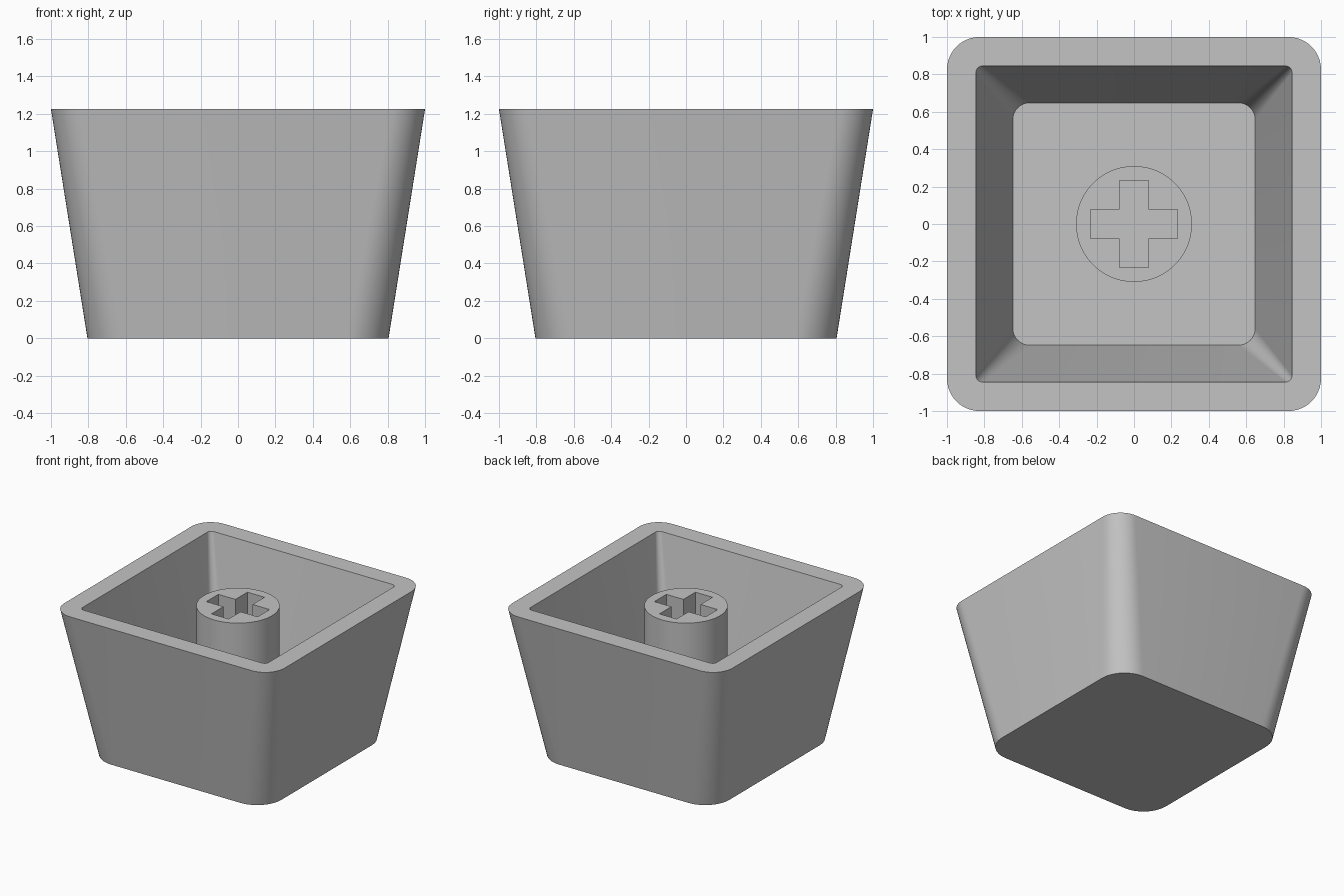
import bpy, bmesh, math

if "Cube" in bpy.data.objects:
    bpy.data.objects.remove(bpy.data.objects["Cube"], do_unlink=True)

HEIGHT, FLOOR, STEM_TOP = 1.225, 0.155, 1.157
CORNER_STEPS = 12

gray = bpy.data.materials.new("light_gray_plastic")
gray.use_nodes = True
color = (0.55, 0.55, 0.55, 1)
gray.diffuse_color = color
gray.node_tree.nodes["Principled BSDF"].inputs["Base Color"].default_value = color


def make_object(name, bm):
    bmesh.ops.recalc_face_normals(bm, faces=bm.faces)
    mesh = bpy.data.meshes.new(name)
    bm.to_mesh(mesh)
    bm.free()
    mesh.materials.append(gray)
    obj = bpy.data.objects.new(name, mesh)
    bpy.context.collection.objects.link(obj)
    return obj


def smooth(obj):
    bpy.ops.object.select_all(action='DESELECT')
    obj.select_set(True)
    bpy.context.view_layer.objects.active = obj
    bpy.ops.object.shade_smooth_by_angle(angle=math.radians(30))


def rounded_square(bm, half, radius, z):
    """Ring of vertices around a square with rounded corners."""
    ring = []
    for corner in range(4):
        middle = math.radians(45 + 90 * corner)
        cx = math.copysign(half - radius, math.cos(middle))
        cy = math.copysign(half - radius, math.sin(middle))
        for i in range(CORNER_STEPS + 1):
            a = math.radians(90) * (corner + i / CORNER_STEPS)
            ring.append(bm.verts.new((cx + radius * math.cos(a),
                                      cy + radius * math.sin(a), z)))
    return ring


# Hollow tapered shell: outside base, outer rim, inner rim, inside floor
bm = bmesh.new()
rings = [rounded_square(bm, *spec) for spec in (
    (0.805, 0.22, 0),
    (1.0, 0.175, HEIGHT),
    (0.845, 0.035, HEIGHT),
    (0.648, 0.09, FLOOR))]
for low, high in zip(rings, rings[1:]):
    for i in range(len(low)):
        j = (i + 1) % len(low)
        bm.faces.new((low[i], low[j], high[j], high[i]))
bm.faces.new(rings[0])
bm.faces.new(rings[-1])
smooth(make_object("cap_shell", bm))

# Round stem standing on the inside floor
bm = bmesh.new()
bmesh.ops.create_cone(bm, cap_ends=True, segments=64, radius1=0.31,
                      radius2=0.31, depth=STEM_TOP - FLOOR)
bmesh.ops.translate(bm, verts=bm.verts, vec=(0, 0, (STEM_TOP + FLOOR) / 2))
stem = make_object("stem", bm)

# Cross-shaped socket cut into the stem
LONG, ARM, DEPTH = 0.233, 0.078, 0.5
bm = bmesh.new()
outline = []
for turn in range(4):
    a = math.radians(90 * turn)
    for x, y in ((LONG, -ARM), (LONG, ARM), (ARM, ARM)):
        outline.append(bm.verts.new((x * math.cos(a) - y * math.sin(a),
                                     x * math.sin(a) + y * math.cos(a),
                                     STEM_TOP - DEPTH)))
base = bm.faces.new(outline)
raised = bmesh.ops.extrude_face_region(bm, geom=[base], use_keep_orig=True)
bmesh.ops.translate(bm, vec=(0, 0, DEPTH + 0.1), verts=[
    v for v in raised["geom"] if isinstance(v, bmesh.types.BMVert)])
cutter = make_object("socket_cutter", bm)
cutter.hide_render = True

cut = stem.modifiers.new("cross_socket", 'BOOLEAN')
cut.operation = 'DIFFERENCE'
cut.solver = 'EXACT'
cut.object = cutter
bpy.context.view_layer.objects.active = stem
bpy.ops.object.modifier_apply(modifier=cut.name)
bpy.data.objects.remove(cutter, do_unlink=True)
smooth(stem)
